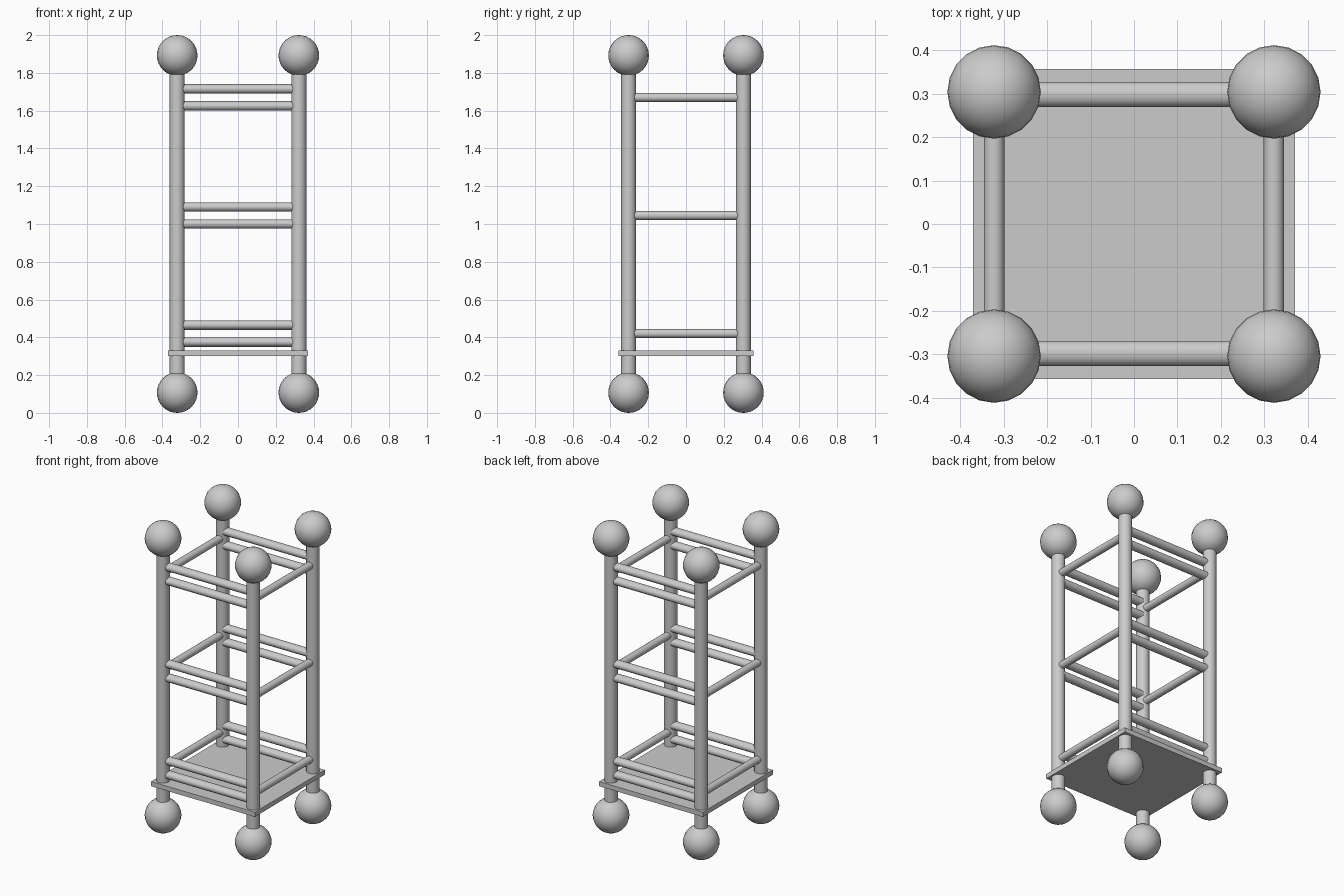
import bpy
from math import pi

if "Cube" in bpy.data.objects:
    bpy.data.objects.remove(bpy.data.objects["Cube"])

grey = bpy.data.materials.new("plain grey")
grey.diffuse_color = (0.6, 0.6, 0.6, 1)
grey.use_nodes = True
grey.node_tree.nodes["Principled BSDF"].inputs["Base Color"].default_value = grey.diffuse_color

PX, PY = 0.322, 0.304   # post centres


def finish(name, smooth=True):
    ob = bpy.context.object
    ob.name = name
    ob.data.materials.append(grey)
    if smooth:
        bpy.ops.object.shade_smooth_by_angle(angle=0.7)
    return ob


def rod(name, loc, radius, length, rot=(0, 0, 0), scale=(1, 1, 1)):
    bpy.ops.mesh.primitive_cylinder_add(vertices=24, radius=radius, depth=length,
                                        location=loc, rotation=rot)
    finish(name).scale = scale


def ball(name, loc):
    bpy.ops.mesh.primitive_uv_sphere_add(segments=20, ring_count=16,
                                         radius=0.1075, location=loc)
    finish(name)


# Corner posts with a ball at the foot and at the top
for sx, side in ((-1, "left"), (1, "right")):
    for sy, end in ((-1, "front"), (1, "back")):
        x, y = sx * PX, sy * PY
        rod(f"{end}_{side}_post", (x, y, 1.0), 0.0395, 1.75)
        ball(f"{end}_{side}_foot_ball", (x, y, 0.1075))
        ball(f"{end}_{side}_top_ball", (x, y, 1.8925))

# Three tiers of rails: pairs on front and back, singles on the sides
for tier, z in enumerate((0.42, 1.045, 1.67), 1):
    for sy, end in ((-1, "front"), (1, "back")):
        for dz, level in ((-0.045, "lower"), (0.045, "upper")):
            rod(f"{end}_{level}_rail_{tier}", (0, sy * 0.298, z + dz), 0.025, 0.62,
                (0, pi / 2, 0), (1, 1.16, 1))
    for sx, side in ((-1, "left"), (1, "right")):
        rod(f"{side}_rail_{tier}", (sx * PX, 0, z), 0.0235, 0.58, (pi / 2, 0, 0))

# Bottom shelf
bpy.ops.mesh.primitive_cube_add(size=1, location=(0, 0, 0.316))
finish("shelf", False).scale = (0.74, 0.714, 0.03)
